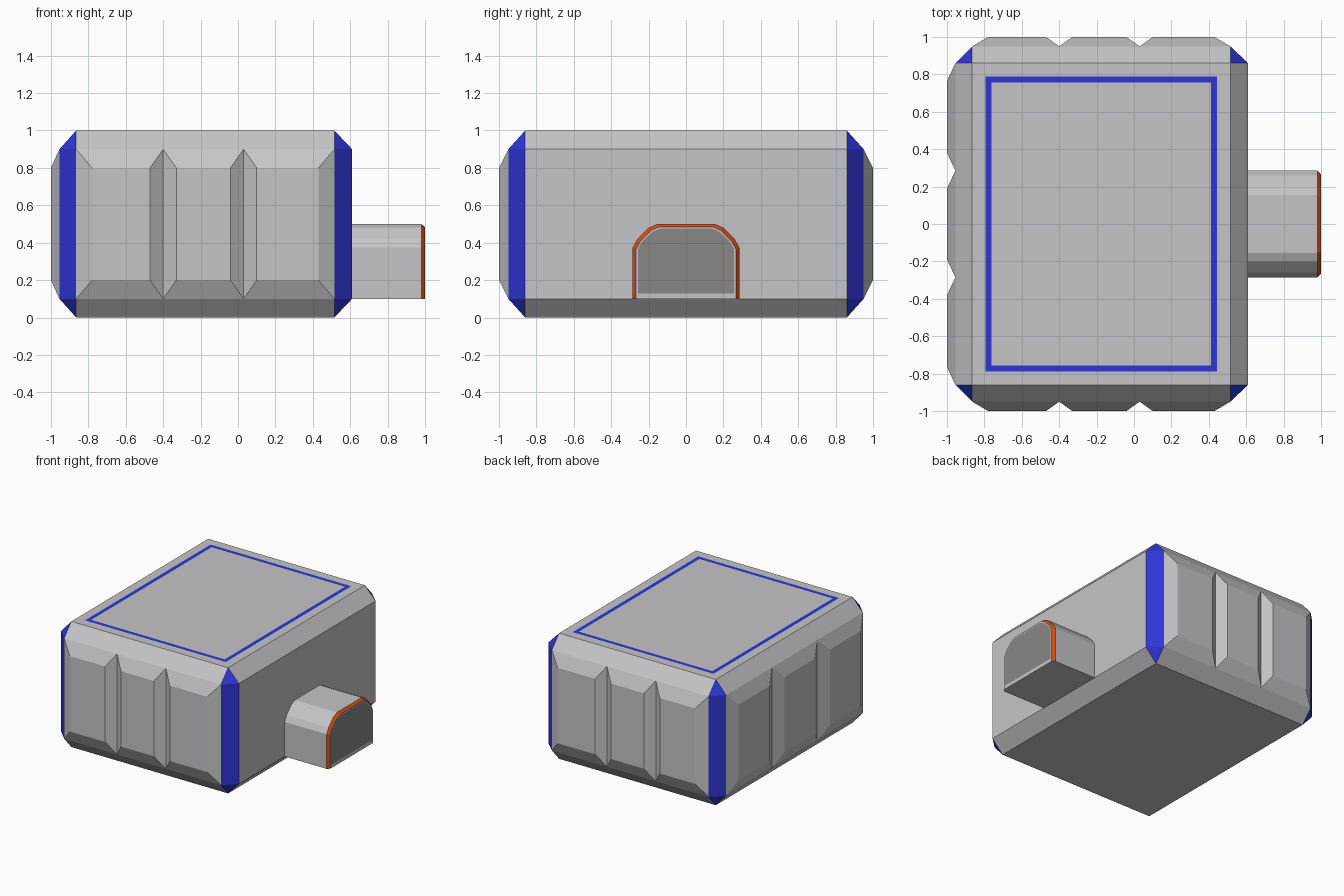
import bpy, bmesh
from mathutils import Vector

if "Cube" in bpy.data.objects:
    bpy.data.objects.remove(bpy.data.objects["Cube"])


def material(name, rgb):
    m = bpy.data.materials.new(name)
    m.diffuse_color = (*rgb, 1)
    m.use_nodes = True
    m.node_tree.nodes["Principled BSDF"].inputs["Base Color"].default_value = m.diffuse_color
    return m


GREY = material("light grey", (0.56, 0.56, 0.575))
BLUE = material("blue", (0.028, 0.036, 0.68))
ORANGE = material("orange", (0.64, 0.075, 0.008))
DARK = material("dark grey", (0.25, 0.243, 0.24))


def finish(bm, name, mats):
    bmesh.ops.recalc_face_normals(bm, faces=bm.faces)
    me = bpy.data.meshes.new(name)
    bm.to_mesh(me)
    bm.free()
    for m in mats:
        me.materials.append(m)
    ob = bpy.data.objects.new(name, me)
    bpy.context.collection.objects.link(ob)
    return ob


# Housing: chamfered box as a hull of each corner's three points
X0, X1, Y, CX0, CX1, CY = -0.955, 0.61, 0.95, -0.865, 0.515, 0.86
bm = bmesh.new()
for x, cx in ((X0, CX0), (X1, CX1)):
    for s in (-1, 1):
        for z, cz in ((0, 0.1), (1, 0.9)):
            for p in ((x, s * CY, cz), (cx, s * Y, cz), (cx, s * CY, z)):
                bm.verts.new(p)
bmesh.ops.convex_hull(bm, input=bm.verts)
bmesh.ops.dissolve_limit(bm, angle_limit=0.02, verts=bm.verts, edges=bm.edges)
bmesh.ops.recalc_face_normals(bm, faces=bm.faces)
bm.normal_update()

# Blue vertical corner strips and corner triangles
for f in bm.faces:
    if abs(f.normal.x) > 0.3 and abs(f.normal.y) > 0.3:
        f.material_index = 1

# Blue outline frame inset into the top
top = max(bm.faces, key=lambda f: f.calc_center_median().z)
bmesh.ops.inset_individual(bm, faces=[top], thickness=0.1)
rim = bmesh.ops.inset_individual(bm, faces=[top], thickness=0.045)["faces"]
for f in rim:
    if f is not top:
        f.material_index = 1
top.material_index = 0
finish(bm, "housing", [GREY, BLUE])


# Raised grip pads: rows of shallow frustums on one side
def pad_row(name, cuts, end_inset, gap_inset, place):
    bm = bmesh.new()
    last = len(cuts) - 2
    for i, (a, b) in enumerate(zip(cuts, cuts[1:])):
        ia = end_inset if i == 0 else gap_inset
        ib = end_inset if i == last else gap_inset
        base = [bm.verts.new(place(u, z, 0)) for u, z in
                ((a, 0.1), (b, 0.1), (b, 0.9), (a, 0.9))]
        face = [bm.verts.new(place(u, z, 1)) for u, z in
                ((a + ia, 0.2), (b - ib, 0.2), (b - ib, 0.8), (a + ia, 0.8))]
        bm.faces.new(base[::-1])
        bm.faces.new(face)
        for k in range(4):
            j = (k + 1) % 4
            bm.faces.new((base[k], base[j], face[j], face[k]))
    finish(bm, name, [GREY])


long_cuts = (CX0, -0.4, 0.03, CX1)
for side, s in (("front", -1), ("back", 1)):
    pad_row(side + "_grip_pads", long_cuts, 0.085, 0.07,
            lambda u, z, t, s=s: Vector((u, s * (Y + 0.05 * t), z)))
pad_row("left_grip_pads", (-CY, -0.285, 0.285, CY), 0.095, 0.095,
        lambda u, z, t: Vector((X0 - 0.045 * t, u, z)))

# Plug: arched profile lofted along x, with orange chamfer and dark end panel
half = [(0.285, 0.1), (0.285, 0.375), (0.26, 0.42), (0.2, 0.48), (0.155, 0.5)]
profile = half + [(-y, z) for y, z in reversed(half)]
bm = bmesh.new()


def ring(x, w, z0, z1):
    return [bm.verts.new((x, y * w / 0.285, z0 + (z - 0.1) / 0.4 * (z1 - z0)))
            for y, z in profile]


rings = [ring(0.6, 0.285, 0.1, 0.5), ring(0.98, 0.285, 0.1, 0.5),
         ring(1.0, 0.267, 0.1, 0.484), ring(1.0, 0.257, 0.128, 0.475)]
n = len(profile)
bm.faces.new(rings[0])
for r, (a, b) in enumerate(zip(rings, rings[1:])):
    for k in range(n):
        j = (k + 1) % n
        f = bm.faces.new((a[k], a[j], b[j], b[k]))
        if r == 1 and k < n - 1:      # the underside stays grey
            f.material_index = 1
bm.faces.new(rings[-1]).material_index = 2
finish(bm, "plug", [GREY, ORANGE, DARK])
